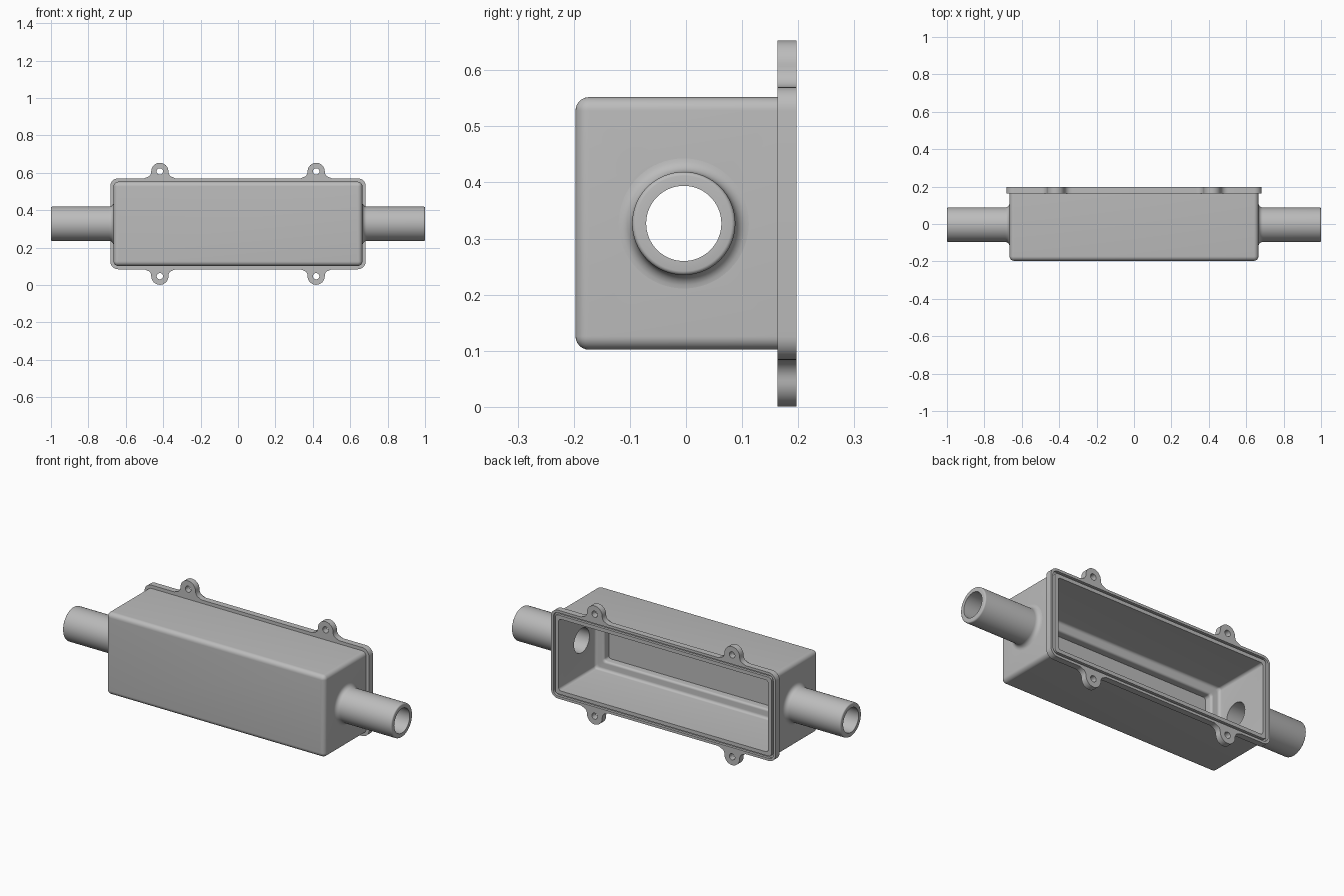
import bpy, bmesh, math
from math import pi, cos, sin

cube = bpy.data.objects.get("Cube")
if cube:
    bpy.data.objects.remove(cube, do_unlink=True)

ZC = 0.327                      # height of the housing axis
HX, HZ = 0.683, 0.243           # half size of the flange
PIPE_Y = -0.004

grey = bpy.data.materials.new("cast_grey")
grey.use_nodes = True
grey.diffuse_color = (0.5, 0.5, 0.5, 1)
grey.node_tree.nodes["Principled BSDF"].inputs["Base Color"].default_value = (0.5, 0.5, 0.5, 1)


def loft(name, rings, cap=False, closed=False):
    """Skin equal-length rings of points into one mesh object."""
    bm = bmesh.new()
    rows = [[bm.verts.new(p) for p in ring] for ring in rings]
    n = len(rows[0])
    pairs = list(zip(rows, rows[1:]))
    if closed:
        pairs.append((rows[-1], rows[0]))
    for a, b in pairs:
        for i in range(n):
            j = (i + 1) % n
            bm.faces.new((a[i], a[j], b[j], b[i]))
    if cap:
        bm.faces.new(rows[0])
        bm.faces.new(rows[-1][::-1])
    bmesh.ops.recalc_face_normals(bm, faces=bm.faces)
    mesh = bpy.data.meshes.new(name)
    bm.to_mesh(mesh)
    bm.free()
    mesh.materials.append(grey)
    obj = bpy.data.objects.new(name, mesh)
    bpy.context.collection.objects.link(obj)
    return obj


def smooth(obj):
    bpy.ops.object.select_all(action='DESELECT')
    obj.select_set(True)
    bpy.context.view_layer.objects.active = obj
    bpy.ops.object.shade_smooth_by_angle(angle=math.radians(32))


def rounded_rect(inset, y, r=None):
    """Rounded rectangle set in from the flange edge, at depth y."""
    r = r or max(0.042 - inset, 0.004)
    w, h = HX - inset - r, HZ - inset - r
    ring = []
    for k, (sx, sz) in enumerate(((1, 1), (-1, 1), (-1, -1), (1, -1))):
        for i in range(9):
            a = (k + i / 8) * pi / 2
            ring.append((sx * w + r * cos(a), y, ZC + sz * h + r * sin(a)))
    return ring


def circle_x(x, r, n=64):
    return [(x, PIPE_Y + r * cos(2 * pi * i / n), ZC + r * sin(2 * pi * i / n)) for i in range(n)]


# Housing: rounded front, side walls, flange, seal groove, stepped cavity
sections = []
for i in range(7):
    a = i / 6 * pi / 2
    sections.append(rounded_rect(0.018 + 0.024 * (1 - sin(a)), -0.173 - 0.024 * cos(a)))
for inset, y in ((0.018, 0.163), (0, 0.163), (0, 0.197), (0.014, 0.197),
                 (0.014, 0.183), (0.026, 0.183), (0.026, 0.197)):
    sections.append(rounded_rect(inset, y))
sections.append(rounded_rect(0.046, 0.197, 0.015))
for i in range(6):              # fillet between cavity wall and ledge
    a = i / 5 * pi / 2
    sections.append(rounded_rect(0.046 + 0.015 * (1 - cos(a)), -0.11 - 0.015 * sin(a), 0.015))
for i in range(6):              # rounded lip of the ledge
    a = i / 5 * pi / 2
    sections.append(rounded_rect(0.085 + 0.012 * sin(a), -0.125 - 0.012 * (1 - cos(a)), 0.015))
sections.append(rounded_rect(0.097, -0.167, 0.015))
housing = loft("housing", sections, cap=True)

# Bore through both end walls
cutter = loft("bore_cutter", [circle_x(-1.2, 0.075), circle_x(1.2, 0.075)], cap=True)
cutter.hide_render = True
cut = housing.modifiers.new("bore", 'BOOLEAN')
cut.operation, cut.solver, cut.object = 'DIFFERENCE', 'EXACT', cutter
bpy.context.view_layer.objects.active = housing
bpy.ops.object.modifier_apply(modifier=cut.name)
bpy.data.objects.remove(cutter, do_unlink=True)
smooth(housing)

# Pipe stubs with a flared root and rounded mouth
profile = [(0.637, 0.067), (0.637, 0.075), (0.655, 0.075), (0.655, 0.116)]
for i in range(7):
    a = i / 6 * pi / 2
    profile.append((0.665 + 0.024 * (1 - cos(a)), 0.116 - 0.024 * sin(a)))
for i in range(5):
    a = i / 4 * pi / 2
    profile.append((0.992 + 0.008 * sin(a), 0.085 + 0.007 * cos(a)))
profile.append((1.0, 0.067))
for side, name in ((1, "left_pipe"), (-1, "right_pipe")):
    smooth(loft(name, [circle_x(side * x, r) for x, r in profile], closed=True))


# Mounting ears: round top, hole, concave flare into the flange
R, HOLE, RISE, FLARE = 0.046, 0.017, 0.037, 0.037
arc = [(R * cos(pi * i / 24), R * sin(pi * i / 24)) for i in range(25)]
flare = [(-R - FLARE * (1 - cos(a)), -FLARE * sin(a)) for a in (pi / 2 * i / 8 for i in range(1, 9))]
base = [(x * 0.02, -RISE) for x in (-2, -1, 0, 1, 2)]
outline = arc + flare + base + [(-x, z) for x, z in reversed(flare)]
hole = [(HOLE * x / math.hypot(x, z), HOLE * z / math.hypot(x, z)) for x, z in outline]
for sx, sname in ((1, "left"), (-1, "right")):
    for sz, zname in ((1, "upper"), (-1, "lower")):
        rings = [[(sx * 0.418 + x, y, ZC + sz * (HZ + RISE + z)) for x, z in loop]
                 for loop, y in ((outline, 0.163), (outline, 0.197), (hole, 0.197), (hole, 0.163))]
        smooth(loft(f"{zname}_{sname}_ear", rings, closed=True))
